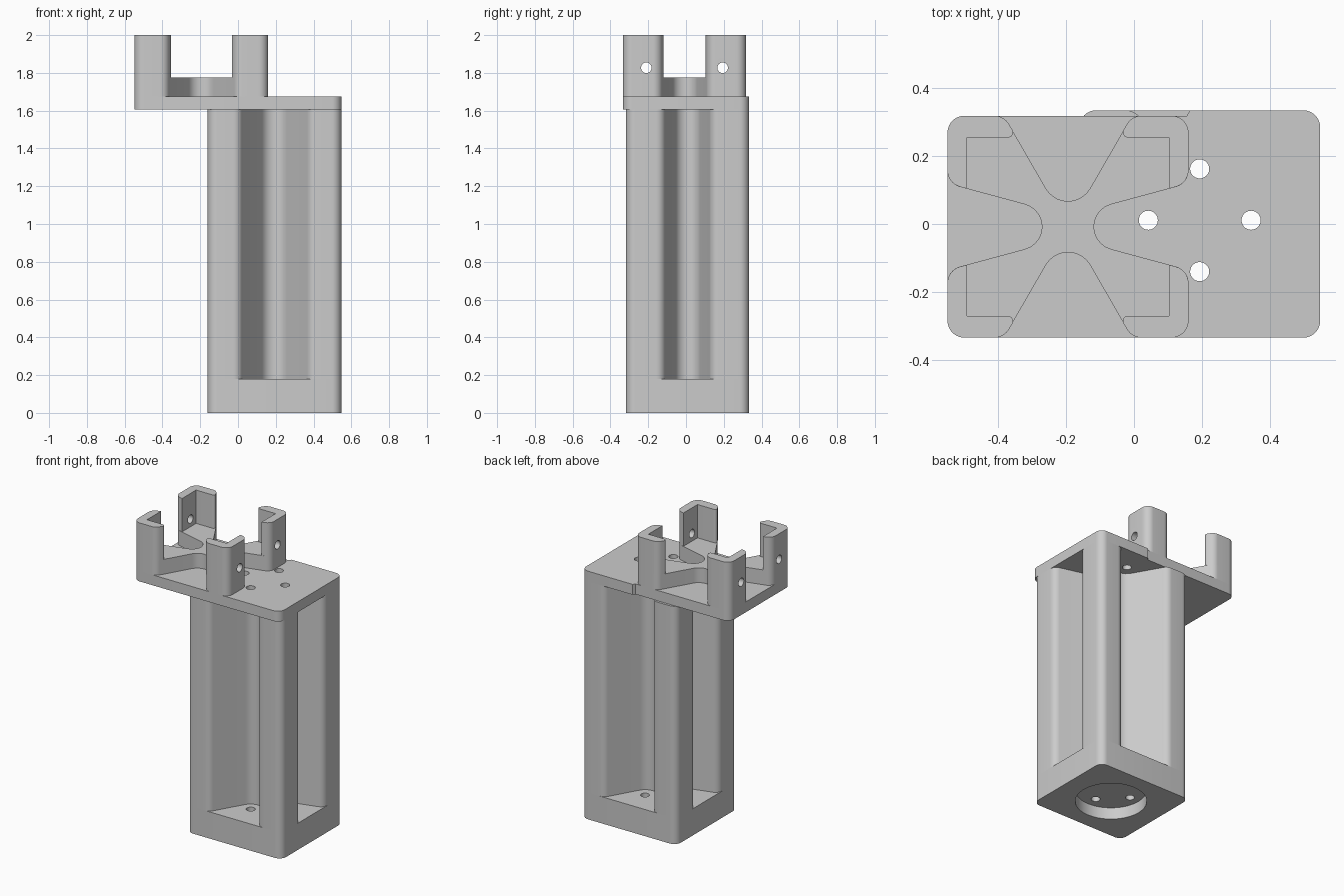
import bpy, bmesh, math
from mathutils import Vector

cube = bpy.data.objects.get("Cube")
if cube:
    bpy.data.objects.remove(cube)

grey = bpy.data.materials.new("light_grey")
grey.use_nodes = True
colour = (0.6, 0.6, 0.6, 1)
grey.diffuse_color = colour
grey.node_tree.nodes["Principled BSDF"].inputs["Base Color"].default_value = colour

HX, HY = 0.354, 0.326          # half size shared by tower and bracket
TOWER = Vector((0.193, 0.008))
BRACKET = Vector((-0.194, -0.008))
PLATE_Z, PLATE_TOP, RIB_TOP, TOP = 1.605, 1.675, 1.775, 2.0
BASE_TOP = 0.18
LIP_X, LIP_Y = 0.188, 0.127    # half widths of the pocket mouths
R = 0.05


def fillet(points, steps=10):
    """Round each (x, y, radius) corner of a closed outline."""
    out = []
    n = len(points)
    for i, (x, y, r) in enumerate(points):
        p = Vector((x, y))
        if r == 0:
            out.append(p)
            continue
        u = (Vector(points[i - 1][:2]) - p).normalized()
        v = (Vector(points[(i + 1) % n][:2]) - p).normalized()
        half = u.angle(v) / 2
        centre = p + (u + v).normalized() * (r / math.sin(half))
        a = p + u * (r / math.tan(half)) - centre
        b = p + v * (r / math.tan(half)) - centre
        sweep = a.angle_signed(b)
        start = math.atan2(a.y, a.x)
        for k in range(steps + 1):
            t = start - sweep * k / steps
            out.append(centre + r * Vector((math.cos(t), math.sin(t))))
    return out


def prism(name, outline, z0, z1, offset=(0, 0)):
    """Extrude an outline between two heights."""
    bm = bmesh.new()
    o = Vector(offset)
    face = bm.faces.new([bm.verts.new((p.x + o.x, p.y + o.y, z0)) for p in outline])
    top = bmesh.ops.extrude_face_region(bm, geom=[face])
    verts = [g for g in top["geom"] if isinstance(g, bmesh.types.BMVert)]
    bmesh.ops.translate(bm, vec=(0, 0, z1 - z0), verts=verts)
    bmesh.ops.recalc_face_normals(bm, faces=bm.faces)
    mesh = bpy.data.meshes.new(name)
    bm.to_mesh(mesh)
    bm.free()
    mesh.materials.append(grey)
    ob = bpy.data.objects.new(name, mesh)
    bpy.context.collection.objects.link(ob)
    return ob


def drill(ob, centre, radius, depth, axis="Z"):
    """Cut a round hole through an object."""
    rot = (0, math.pi / 2, 0) if axis == "X" else (0, 0, 0)
    bpy.ops.mesh.primitive_cylinder_add(vertices=40, radius=radius, depth=depth,
                                        location=centre, rotation=rot)
    cutter = bpy.context.object
    cutter.hide_render = True
    cutter.data.materials.append(grey)
    mod = ob.modifiers.new("hole", "BOOLEAN")
    mod.operation, mod.solver, mod.object = "DIFFERENCE", "EXACT", cutter
    graph = bpy.context.evaluated_depsgraph_get()
    mesh = bpy.data.meshes.new_from_object(ob.evaluated_get(graph))
    ob.modifiers.clear()
    ob.data = mesh
    bpy.data.objects.remove(cutter)


def rectangle(hx, hy, r):
    return fillet([(-hx, -hy, r), (hx, -hy, r), (hx, hy, r), (-hx, hy, r)])


# Cross-shaped section: a rectangle with a rounded V pocket in each side
quarter = [(HX, LIP_Y, R), (HX, HY, R), (LIP_X, HY, R)]
cross = fillet(
    quarter + [(0, 0, 0.075)]
    + [(-x, y, r) for x, y, r in reversed(quarter)] + [(0.117, 0, 0.068)]
    + [(-x, -y, r) for x, y, r in quarter] + [(0, 0, 0.075)]
    + [(x, -y, r) for x, y, r in reversed(quarter)] + [(-0.117, 0, 0.068)])

# Tower: base block with a round socket below, and the pocketed column
base = prism("tower_base", rectangle(HX, HY, R), 0, BASE_TOP, TOWER)
drill(base, (TOWER.x, TOWER.y, 0), 0.222, 0.16)
column = prism("tower_column", cross, BASE_TOP, PLATE_Z, TOWER)

# Plate joining the tower to the offset bracket
right, left = TOWER.x + HX, BRACKET.x - HX
front, back = BRACKET.y - HY, TOWER.y + HY
step = BRACKET.x + HX
plate = prism("top_plate", fillet([
    (left, front, R), (right, front, R), (right, back, R),
    (step + 0.005, back, 0), (step - 0.005, BRACKET.y + HY, 0),
    (left, BRACKET.y + HY, R)]), PLATE_Z, PLATE_TOP)

# Four screw holes through plate and base
for i in range(4):
    a = i * math.pi / 2
    x, y = TOWER.x + 0.151 * math.cos(a), TOWER.y + 0.003 + 0.151 * math.sin(a)
    drill(plate, (x, y, PLATE_Z), 0.028, 0.4)
    drill(base, (x, y, 0.1), 0.028, 0.4)

# Bracket: low cross-shaped rib with an L-shaped post at each corner
rib = prism("bracket_rib", cross, PLATE_TOP, RIB_TOP, BRACKET)
parts = [base, column, plate, rib]
post = quarter + [(0.15, 0.262, 0.015), (0.297, 0.262, 0), (0.297, 0.112, 0)]
for sx, side in ((1, "left"), (-1, "right")):
    for sy, end in ((1, "back"), (-1, "front")):
        outline = fillet([(x * sx, y * sy, r) for x, y, r in post])
        ob = prism(f"post_{end}_{side}", outline, RIB_TOP, TOP, BRACKET)
        drill(ob, (BRACKET.x + sx * HX, BRACKET.y + sy * 0.202, 1.827), 0.028, 0.2, "X")
        parts.append(ob)

# Smooth the rounded corners, keep the edges sharp
bpy.ops.object.select_all(action="DESELECT")
for ob in parts:
    ob.select_set(True)
bpy.context.view_layer.objects.active = base
bpy.ops.object.shade_smooth_by_angle(angle=math.radians(30))
